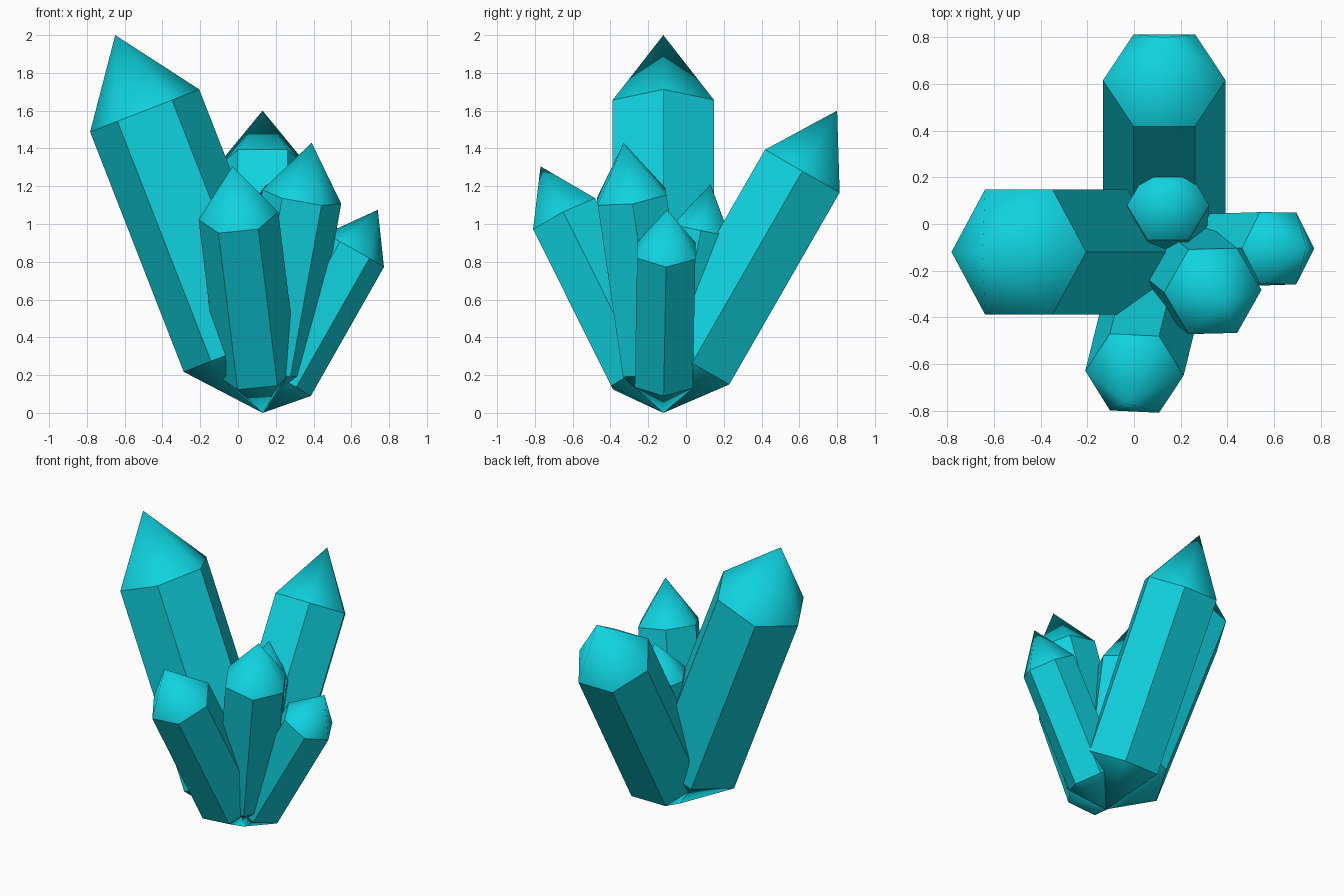
import bpy, bmesh, math
from mathutils import Vector, Matrix

if "Cube" in bpy.data.objects:
    bpy.data.objects.remove(bpy.data.objects["Cube"])

SIDES = 6
ROOT = Vector((0.13, -0.12, 0.0))   # all crystals grow from this point

mat = bpy.data.materials.new("turquoise_crystal")
mat.diffuse_color = (0.005, 0.65, 0.74, 1.0)
mat.use_nodes = True
mat.node_tree.nodes["Principled BSDF"].inputs["Base Color"].default_value = mat.diffuse_color


def crystal(name, tip, radius):
    """Six-sided prism with a smooth pointed cap at both ends."""
    tip = Vector(tip)
    axis = (tip - ROOT).normalized()
    length = (tip - ROOT).length
    side = Vector((1, 0, 0))
    side = (side - axis * side.dot(axis)).normalized()
    up = axis.cross(side)

    bm = bmesh.new()

    def ring(fraction):
        centre = ROOT + axis * length * fraction
        return [bm.verts.new(centre + radius * (side * math.cos(a) + up * math.sin(a)))
                for a in (2 * math.pi * i / SIDES for i in range(SIDES))]

    bottom, low, high, top = bm.verts.new(ROOT), ring(0.165), ring(0.8), bm.verts.new(tip)
    for i in range(SIDES):
        j = (i + 1) % SIDES
        bm.faces.new((bottom, low[j], low[i])).smooth = True
        bm.faces.new((low[i], low[j], high[j], high[i])).smooth = False
        bm.faces.new((high[i], high[j], top)).smooth = True

    # keep the shoulders and prism edges crisp
    ends = {bottom, top}
    for e in bm.edges:
        e.smooth = bool(ends & set(e.verts))

    mesh = bpy.data.meshes.new(name)
    bm.to_mesh(mesh)
    bm.free()
    mesh.materials.append(mat)
    obj = bpy.data.objects.new(name, mesh)
    bpy.context.collection.objects.link(obj)


# name, tip position, radius
for spec in (
    ("large_left_crystal", (-0.65, -0.12, 2.00), 0.31),
    ("back_crystal", (0.13, 0.80, 1.60), 0.263),
    ("front_crystal", (-0.03, -0.77, 1.305), 0.212),
    ("front_right_crystal", (0.39, -0.33, 1.43), 0.212),
    ("right_crystal", (0.74, -0.10, 1.075), 0.178),
    ("small_centre_crystal", (0.15, 0.13, 1.21), 0.176),
):
    crystal(*spec)
